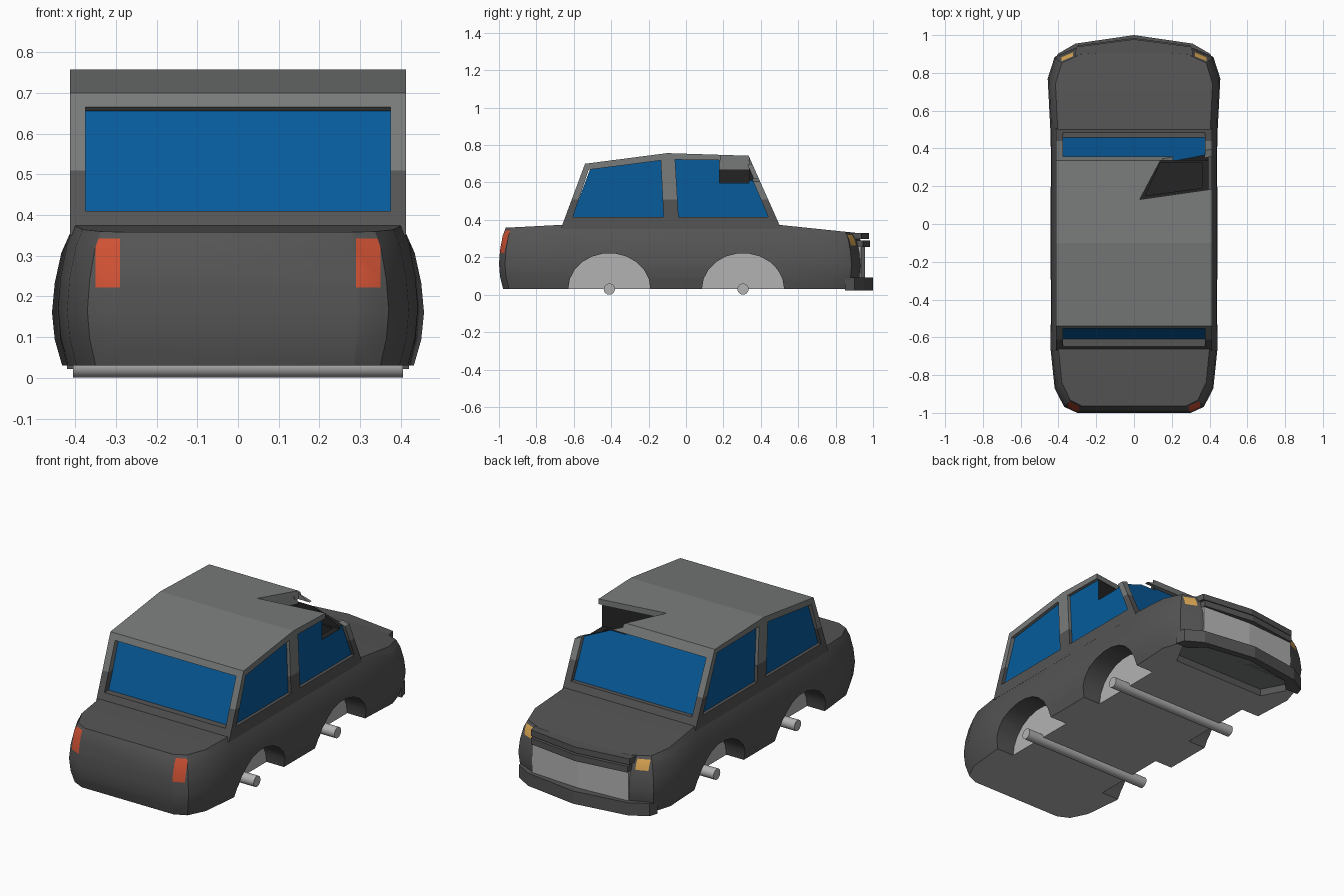
import bpy, bmesh, math

if "Cube" in bpy.data.objects:
    bpy.data.objects.remove(bpy.data.objects["Cube"])


def mat(name, r, g, b):
    m = bpy.data.materials.new(name)
    m.diffuse_color = (r, g, b, 1)
    m.use_nodes = True
    m.node_tree.nodes["Principled BSDF"].inputs["Base Color"].default_value = m.diffuse_color
    return m


PAINT = mat("dark grey paint", .09, .09, .09)
ROOF = mat("roof grey", .19, .2, .195)
GLASS = mat("blue glass", .002, .105, .33)
LIGHT = mat("light grey metal", .45, .45, .45)
RED = mat("tail red", .64, .085, .035)
AMBER = mat("lamp amber", .74, .4, .09)
DARK = mat("interior black", .018, .018, .018)


def finish(name, bm, *mats):
    bmesh.ops.recalc_face_normals(bm, faces=bm.faces)
    me = bpy.data.meshes.new(name)
    bm.to_mesh(me)
    bm.free()
    for m in mats:
        me.materials.append(m)
    ob = bpy.data.objects.new(name, me)
    bpy.context.collection.objects.link(ob)
    return ob


def prism(name, pts, axis, a, b, *mats):
    """Extrude a 2D polygon along an axis from a to b."""
    def put(p, d):
        return {'x': (d, p[0], p[1]), 'y': (p[0], d, p[1]), 'z': (p[0], p[1], d)}[axis]
    bm = bmesh.new()
    lo = [bm.verts.new(put(p, a)) for p in pts]
    hi = [bm.verts.new(put(p, b)) for p in pts]
    bm.faces.new(lo)
    bm.faces.new(hi)
    n = len(pts)
    for i in range(n):
        j = (i + 1) % n
        bm.faces.new((lo[i], lo[j], hi[j], hi[i]))
    return finish(name, bm, *mats)


def cut(ob, cutter):
    m = ob.modifiers.new("cut", 'BOOLEAN')
    m.operation = 'DIFFERENCE'
    m.solver = 'EXACT'
    m.object = cutter
    bpy.context.view_layer.objects.active = ob
    bpy.ops.object.modifier_apply(modifier=m.name)
    bpy.data.objects.remove(cutter)


def paint(ob, rule, slices=()):
    """Slice faces by planes (point, normal, face filter), then colour by rule."""
    bm = bmesh.new()
    bm.from_mesh(ob.data)
    for co, no, keep in slices:
        fs = [f for f in bm.faces if keep(f.calc_center_median())]
        geom = list({e for f in fs for e in f.edges} | {v for f in fs for v in f.verts}) + fs
        bmesh.ops.bisect_plane(bm, geom=geom, plane_co=co, plane_no=no, dist=1e-5)
    bm.normal_update()
    for f in bm.faces:
        f.material_index = rule(f.calc_center_median(), f.normal)
    bm.to_mesh(ob.data)
    bm.free()


def smooth(ob):
    bpy.ops.object.select_all(action='DESELECT')
    ob.select_set(True)
    bpy.context.view_layer.objects.active = ob
    bpy.ops.object.shade_smooth_by_angle(angle=math.radians(28))


def mirrored(half):
    """Half outline with x > 0, ending on the centre line, to full outline."""
    return half + [(-x, y) for x, y in reversed(half) if x > 0]


# Lower body: plan outline stacked in bulging rings
half = [(.30, -1.0), (.37, -.968), (.42, -.87), (.442, -.66), (.443, .5),
        (.457, .77), (.42, .885), (.31, .932), (0, .952)]
outline = mirrored(half)
levels = [(0, .055), (.2, .015), (.41, 0), (.64, .015), (.87, .05), (1, .09)]


def top_z(y):
    if y < -.66:
        return .375 + (y + .66) * .05
    return .375 - max(0, y - .5) * .1


bm = bmesh.new()
rings = []
for t, s in levels:
    rings.append([bm.verts.new((x * (1 - s), y * (1 - .4 * s), .03 + t * (top_z(y) - .03)))
                  for x, y in outline])
n = len(outline)
for r0, r1 in zip(rings, rings[1:]):
    for i in range(n):
        j = (i + 1) % n
        bm.faces.new((r0[i], r0[j], r1[j], r1[i]))
for r in (rings[0], rings[-1]):
    h = len(half) - 1
    for i in range(h - 1):
        bm.faces.new((r[i], r[i + 1], r[n - 2 - i], r[n - 1 - i]))
    bm.faces.new((r[h - 1], r[h], r[h + 1]))
body = finish("lower_body", bm, PAINT, LIGHT, RED, AMBER, ROOF)

# Wheel arches and axles
AXLES = (-.41, .305)
circle = [(math.cos(2 * math.pi * i / 22), math.sin(2 * math.pi * i / 22)) for i in range(22)]
for y in AXLES:
    for a, b in ((.31, .6), (-.6, -.31)):
        cut(body, prism("arch_cutter", [(y + .22 * c, .03 + .192 * s) for c, s in circle], 'x', a, b))
    axle = prism("axle", [(y + .03 * c, .03 + .03 * s) for c, s in circle], 'x', -.405, .405, LIGHT)
    smooth(axle)

# Front bumper, with a hollow underneath shared with the body
bumper = prism("bumper", mirrored([(.42, .85), (.405, .90), (.31, .955), (0, 1)]), 'z', .022, .093, PAINT)
for ob in (body, bumper):
    cut(ob, prism("hollow_cutter", mirrored([(.29, .70), (.36, .83), (.27, .92), (0, .962)]), 'z', -.1, .07))


# Lamps, wheel wells and underside coloured on the body
def is_tail(c):
    return c.y < -.9 and c.z > .05


def is_nose(c):
    return c.y > .78 and c.z > .1


slices = []
for keep, xs, zs in ((is_tail, (.29, .35), (.222, .342)), (is_nose, (.322, .385), (.263, .318))):
    slices += [((s * x, 0, 0), (1, 0, 0), keep) for x in xs for s in (1, -1)]
    slices += [((0, 0, z), (0, 0, 1), keep) for z in zs]


def body_rule(c, no):
    if is_tail(c) and .29 < abs(c.x) < .35 and .222 < c.z < .342:
        return 2
    if is_nose(c) and .322 < abs(c.x) < .385 and .263 < c.z < .318:
        return 3
    if abs(no.x) > .95 and .30 < abs(c.x) < .32 and c.z < .25 and c.y < .6:
        return 1
    if no.z < -.9 and c.z < .08:
        return 4 if c.z > .05 else 1
    return 0


paint(body, body_rule, slices)
smooth(body)

# Grille and nose bars
prism("grille", mirrored([(.30, .87), (.30, .936), (0, .956)]), 'z', .09, .26, LIGHT)
prism("hood_lip", mirrored([(.32, .85), (.305, .938), (0, .978)]), 'z', .297, .331, PAINT)
prism("grille_bar", mirrored([(.31, .85), (.30, .945), (0, .984)]), 'z', .255, .29, PAINT)

# Cabin with window openings, and a glass block set back inside it
cabin = prism("cabin", [(-.67, .35), (-.54, .70), (-.1, .757), (.335, .743), (.51, .35)],
              'x', -.413, .413, PAINT, ROOF)
glass = prism("windows", [(-.632, .35), (-.508, .685), (-.1, .737), (.318, .723), (.485, .35)],
              'x', -.395, .395, GLASS, DARK, ROOF)
for pts in ([(-.605, .415), (-.12, .415), (-.135, .718), (-.52, .668)],
            [(-.04, .415), (.44, .415), (.312, .717), (-.058, .722)]):
    cut(cabin, prism("side_window_cutter", pts, 'x', -.6, .6))
for pts in ([(-.9, .41), (-.05, .41), (-.05, .48), (-.553, .666), (-.9, .794)],
            [(-.09, .41), (.9, .41), (.9, .695), (-.09, .695)]):
    cut(cabin, prism("end_window_cutter", pts, 'x', -.375, .375))

# Broken roof corner
for ob, e in ((cabin, 0), (glass, .004)):
    cut(ob, prism("corner_cutter", [(.03 - e, .13 - e), (.45, .19 - e), (.45, .337), (.14 - e, .337)],
                  'z', .6 - e, .9))
    cut(ob, prism("corner_cutter", [(.15 - e, .72 - e), (.45, .59 - e), (.45, .9), (.15 - e, .9)],
                  'y', .3, .6))
cut(glass, prism("pit_cutter", [(.06, .15), (.36, .19), (.36, .325), (.14, .325)], 'z', .5, .9))


def in_hole(c):
    return .02 < c.x < .385 and .1 < c.y < .345 and c.z > .45


def glass_rule(c, no):
    if not in_hole(c):
        return 0
    return 2 if no.x > .5 and c.z > .67 else 1


paint(cabin, lambda c, no: 1 if c.z > .51 else 0, [((0, 0, .51), (0, 0, 1), lambda c: True)])
paint(glass, glass_rule, [((0, 0, .67), (0, 0, 1), in_hole)])
